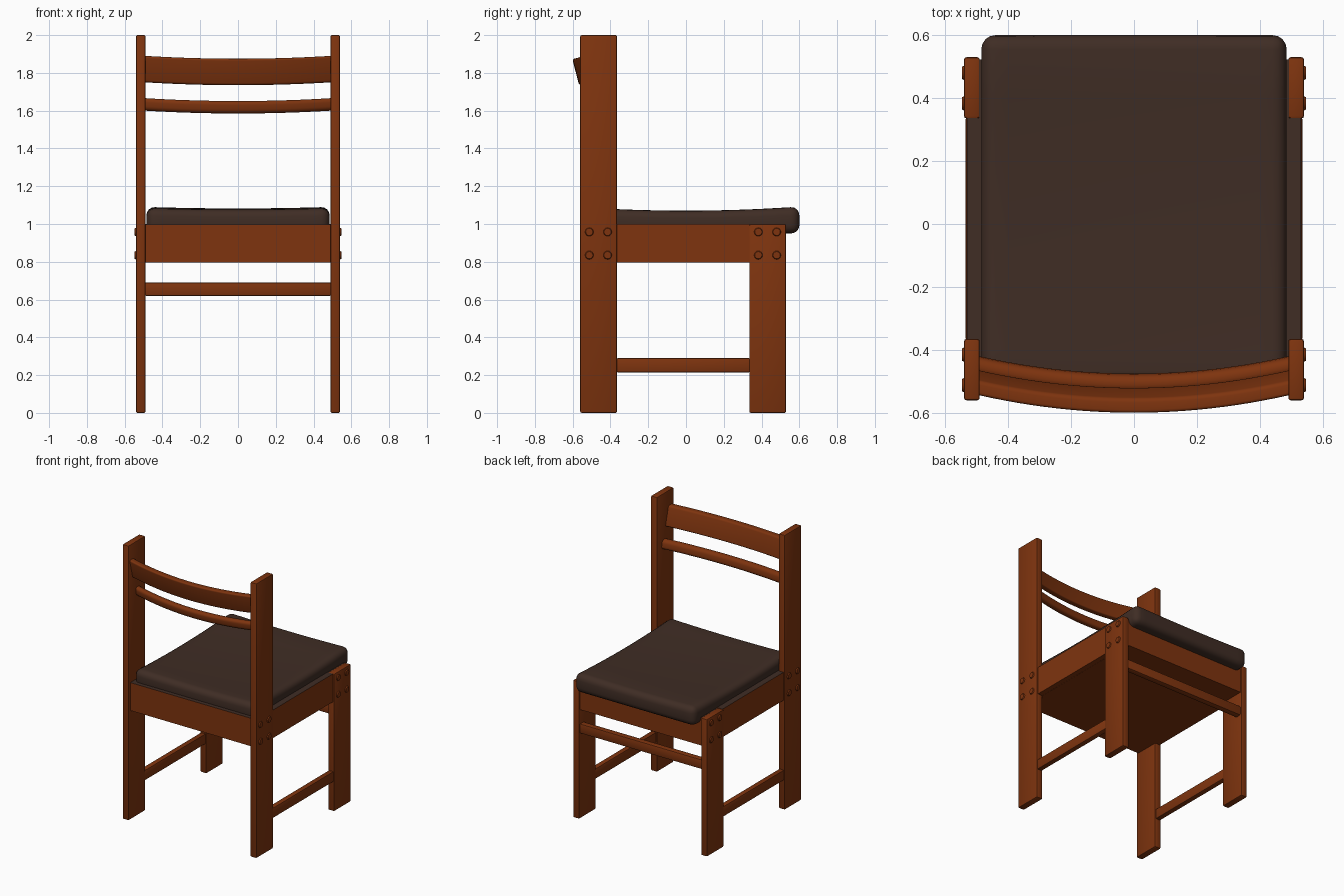
import bpy, bmesh, math
from mathutils import Vector, Matrix

old = bpy.data.objects.get("Cube")
if old:
    bpy.data.objects.remove(old, do_unlink=True)


def make_material(name, color):
    mat = bpy.data.materials.new(name)
    mat.use_nodes = True
    mat.diffuse_color = color
    mat.node_tree.nodes["Principled BSDF"].inputs["Base Color"].default_value = color
    return mat


wood = make_material("warm_wood", (0.21, 0.034, 0.0045, 1))
fabric = make_material("dark_brown_fabric", (0.05, 0.026, 0.018, 1))


def finish(bm, name, *mats):
    bmesh.ops.recalc_face_normals(bm, faces=bm.faces)
    mesh = bpy.data.meshes.new(name)
    bm.to_mesh(mesh)
    bm.free()
    for m in mats:
        mesh.materials.append(m)
    obj = bpy.data.objects.new(name, mesh)
    bpy.context.collection.objects.link(obj)
    bpy.ops.object.select_all(action='DESELECT')
    obj.select_set(True)
    bpy.context.view_layer.objects.active = obj
    bpy.ops.object.shade_smooth_by_angle(angle=math.radians(40))
    return obj


def box_mesh(x, y, z, bevel, segments=2):
    """Bevelled box from (min, max) pairs."""
    bm = bmesh.new()
    lo, hi = Vector((x[0], y[0], z[0])), Vector((x[1], y[1], z[1]))
    mat = Matrix.Translation((lo + hi) / 2) @ Matrix.Diagonal((*(hi - lo), 1))
    bmesh.ops.create_cube(bm, size=1, matrix=mat)
    if bevel:
        bmesh.ops.bevel(bm, geom=bm.edges[:], offset=bevel, segments=segments,
                        profile=0.5, affect='EDGES')
    return bm


def mirrored(side, inner, outer):
    return tuple(sorted((side * inner, side * outer)))


REAR, FRONT = (-0.56, -0.365), (0.335, 0.53)

# Legs, side stretchers and bolt heads
for side, label in ((1, "left"), (-1, "right")):
    leg_x = mirrored(side, 0.49, 0.54)
    for (y0, y1), height, place in ((REAR, 2, "back_post"), (FRONT, 1, "short_leg")):
        finish(box_mesh(leg_x, (y0, y1), (0, height), 0.008), f"{label}_{place}", wood)
        bm = bmesh.new()
        for y in (y0 + 0.048, y1 - 0.05):
            for z in (0.835, 0.958):
                turn = Matrix.Rotation(side * math.pi / 2, 4, 'Y')
                spot = Matrix.Translation((side * 0.541, y, z)) @ turn
                bmesh.ops.create_cone(bm, cap_ends=True, segments=16, radius1=0.025,
                                      radius2=0.019, depth=0.012, matrix=spot)
        finish(bm, f"{label}_{place}_bolts", wood)
    finish(box_mesh(mirrored(side, 0.495, 0.535), (-0.37, 0.34), (0.215, 0.29), 0.008),
           f"{label}_stretcher", wood)

# Front rail between the short legs
finish(box_mesh((-0.495, 0.495), (0.475, 0.52), (0.62, 0.69), 0.008), "front_rail", wood)

# Seat frame, with fabric on its upward faces
for name, x, y, z in (("seat_frame", (-0.492, 0.492), (-0.54, 0.522), (0.795, 0.998)),
                      ("side_aprons", (-0.53, 0.53), (-0.367, 0.337), (0.796, 1.0))):
    bm = box_mesh(x, y, z, 0)
    for f in bm.faces:
        f.normal_update()
        f.material_index = 1 if f.normal.z > 0.5 else 0
    finish(bm, name, wood, fabric)

# Cushion with a dished top
bottom, top = 0.95, 1.092
bm = box_mesh((-0.485, 0.485), (-0.51, 0.60), (bottom, top), 0.045, 4)
for axis in (Vector((1, 0, 0)), Vector((0, 1, 0))):
    for i in range(-5, 6):
        bmesh.ops.bisect_plane(bm, geom=bm.verts[:] + bm.edges[:] + bm.faces[:],
                               plane_co=axis * i * 0.08, plane_no=axis)
for v in bm.verts:
    lift = (v.co.z - bottom) / (top - bottom)
    sag = 0.02 * max(0, 1 - (v.co.y / 0.58) ** 2) + 0.008 * (1 - (v.co.x / 0.485) ** 2)
    v.co.z -= lift * sag
finish(bm, "seat_cushion", fabric)


def curved_slat(name, y, z, depth, height, radius, lean, steps=24):
    """Rounded profile swept along a bow between the back posts."""
    profile = []
    for corner, (sy, sz) in enumerate(((1, 1), (-1, 1), (-1, -1), (1, -1))):
        for k in range(5):
            a = (corner + k / 4) * math.pi / 2
            py = sy * (depth / 2 - radius) + radius * math.cos(a)
            pz = sz * (height / 2 - radius) + radius * math.sin(a)
            profile.append((py - pz * lean, pz))
    bm = bmesh.new()
    rings = []
    for i in range(steps + 1):
        x = -0.495 + 0.99 * i / steps
        bow = (x / 0.49) ** 2
        rings.append([bm.verts.new((x, y + py + 0.055 * bow, z + pz + 0.015 * bow))
                      for py, pz in profile])
    n = len(profile)
    for a, b in zip(rings, rings[1:]):
        for j in range(n):
            bm.faces.new((a[j], a[(j + 1) % n], b[(j + 1) % n], b[j]))
    bm.faces.new(rings[0])
    bm.faces.new(rings[-1])
    finish(bm, name, wood)


# Back rest slats
curved_slat("upper_back_slat", -0.56, 1.805, 0.048, 0.14, 0.012, 0.26)
curved_slat("lower_back_slat", -0.503, 1.618, 0.052, 0.066, 0.022, 0.15)
